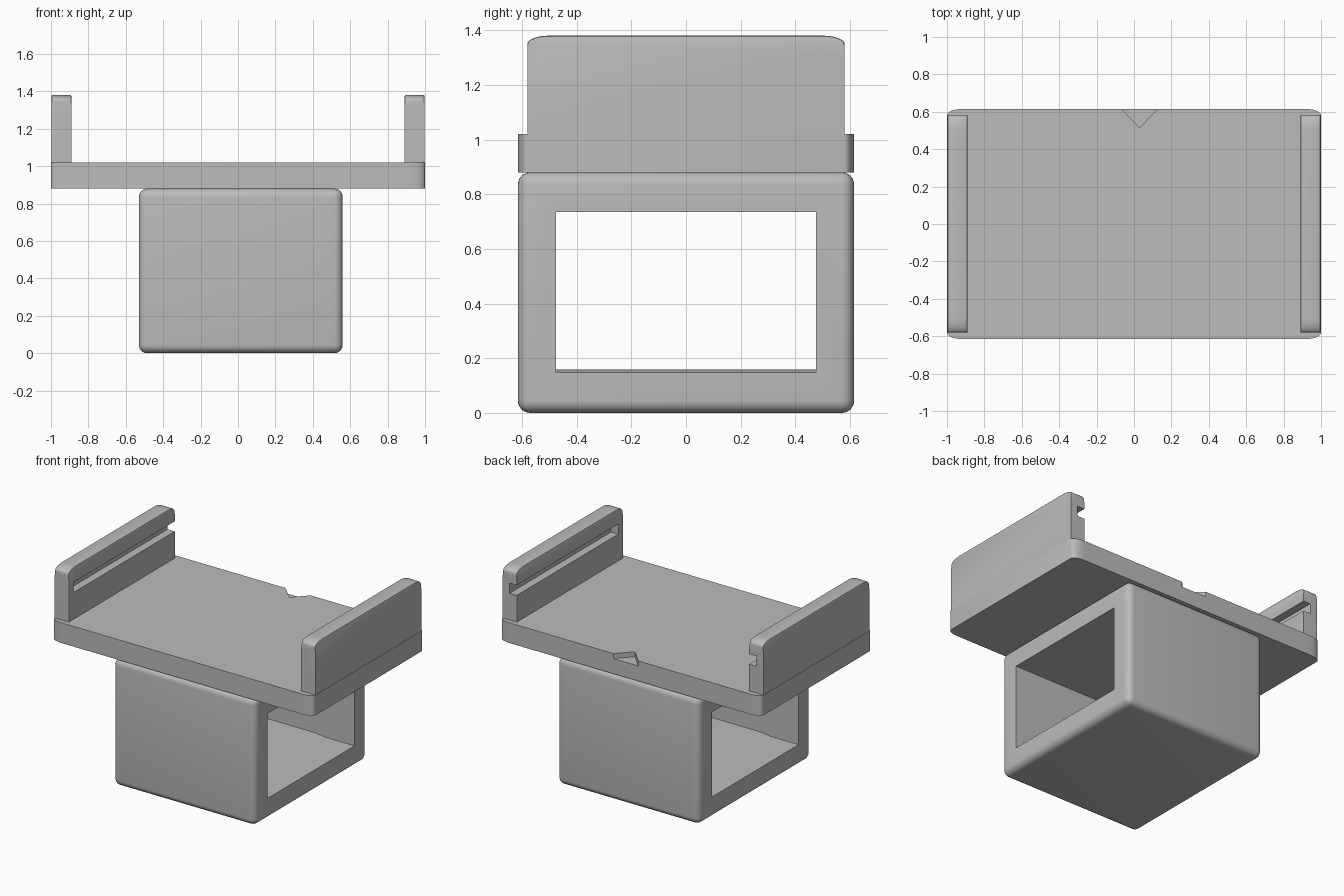
import bpy, bmesh, math
from mathutils import Matrix

cube = bpy.data.objects.get("Cube")
if cube:
    bpy.data.objects.remove(cube, do_unlink=True)

grey = bpy.data.materials.new("plain grey")
grey.use_nodes = True
colour = (0.5, 0.5, 0.5, 1)
grey.diffuse_color = colour
grey.node_tree.nodes["Principled BSDF"].inputs["Base Color"].default_value = colour


def finish(name, bm):
    bmesh.ops.recalc_face_normals(bm, faces=bm.faces)
    mesh = bpy.data.meshes.new(name)
    bm.to_mesh(mesh)
    bm.free()
    mesh.materials.append(grey)
    obj = bpy.data.objects.new(name, mesh)
    bpy.context.collection.objects.link(obj)
    return obj


def box(name, x, y, z, radius=0):
    """Box between limits; a radius rounds every edge except the top rim."""
    bm = bmesh.new()
    bmesh.ops.create_cube(bm, size=1)
    for v in bm.verts:
        v.co = [lim[0] if c < 0 else lim[1] for lim, c in zip((x, y, z), v.co)]
    if radius:
        edges = [e for e in bm.edges if any(v.co.z < z[1] for v in e.verts)]
        bmesh.ops.bevel(bm, geom=edges, offset=radius, segments=6,
                        profile=0.5, affect='EDGES')
    return finish(name, bm)


def prism(name, points, low, high, axis='Z'):
    """Extrude a flat outline along z (x, y points), x (y, z) or y (x, z)."""
    place = {'Z': lambda a, b: (a, b, low), 'X': lambda a, b: (low, a, b),
             'Y': lambda a, b: (a, low, b)}[axis]
    bm = bmesh.new()
    face = bm.faces.new([bm.verts.new(place(a, b)) for a, b in points])
    new = bmesh.ops.extrude_face_region(bm, geom=[face])["geom"]
    step = [0, 0, 0]
    step['XYZ'.index(axis)] = high - low
    bmesh.ops.translate(bm, vec=step, verts=[v for v in new if isinstance(v, bmesh.types.BMVert)])
    return finish(name, bm)


def arc(cx, cy, rx, ry, start, steps=8):
    turn = [math.radians(start + 90 * i / steps) for i in range(steps + 1)]
    return [(cx + rx * math.cos(t), cy + ry * math.sin(t)) for t in turn]


def boolean(obj, other, operation):
    mod = obj.modifiers.new(operation.lower(), 'BOOLEAN')
    mod.object, mod.operation, mod.solver = other, operation, 'EXACT'
    bpy.context.view_layer.objects.active = obj
    bpy.ops.object.modifier_apply(modifier=mod.name)
    bpy.data.objects.remove(other, do_unlink=True)


def smooth(obj):
    bpy.ops.object.select_all(action='DESELECT')
    obj.select_set(True)
    bpy.context.view_layer.objects.active = obj
    bpy.ops.object.shade_smooth_by_angle(angle=math.radians(30))


DEPTH, UNDER, TOP = 0.615, 0.88, 1.02

# Hollow bracket body with a rectangular tunnel from side to side
body = box("bracket_body", (-0.53, 0.56), (-DEPTH, DEPTH), (0, UNDER), 0.045)
boolean(body, box("tunnel", (-1, 1), (-0.475, 0.475), (0.148, 0.735)), 'DIFFERENCE')

# Slightly raised pad on the tunnel floor
pad = prism("tunnel_floor_pad", [(-0.32, 0.147), (0.34, 0.147), (0.26, 0.158), (-0.24, 0.158)],
            -0.475, 0.475, 'Y')

# Top plate with softly rounded corners and a triangular notch at the back
rx, ry = 0.08, 0.035
corners = [(1, 1, 0), (-1, 1, 90), (-1, -1, 180), (1, -1, 270)]
outline = [p for sx, sy, a in corners
           for p in arc(sx * (1 - rx), sy * (DEPTH - ry), rx, ry, a)]
plate = prism("top_plate", outline, UNDER, TOP)
notch = prism("notch", [(-0.08, 0.63), (0.14, 0.63), (0.03, 0.515)], TOP - 0.035, TOP + 0.1)
boolean(plate, notch, 'DIFFERENCE')

# Side rails, each with an inner groove that is open at the back
for name, side in (("left_rail", 1), ("right_rail", -1)):
    profile = [(-0.58, TOP), (0.58, TOP)]
    profile += arc(0.5, 1.35, 0.08, 0.03, 0) + arc(-0.5, 1.35, 0.08, 0.03, 90)
    rail = prism(name, profile, side * 0.89, side * 0.998, 'X')
    bm = bmesh.new()
    bm.from_mesh(rail.data)
    rim = [e for e in bm.edges if abs(e.verts[0].co.x - e.verts[1].co.x) < 1e-5
           and min(v.co.z for v in e.verts) > TOP + 0.1]
    bmesh.ops.bevel(bm, geom=rim, offset=0.008, segments=2, profile=0.5, affect='EDGES')
    bm.to_mesh(rail.data)
    bm.free()
    inner, deep = sorted((side * 0.8, side * 0.945))
    boolean(rail, box("groove", (inner, deep), (-0.53, 0.7), (1.205, 1.275)), 'DIFFERENCE')
    smooth(rail)

for part in (body, plate):
    smooth(part)
